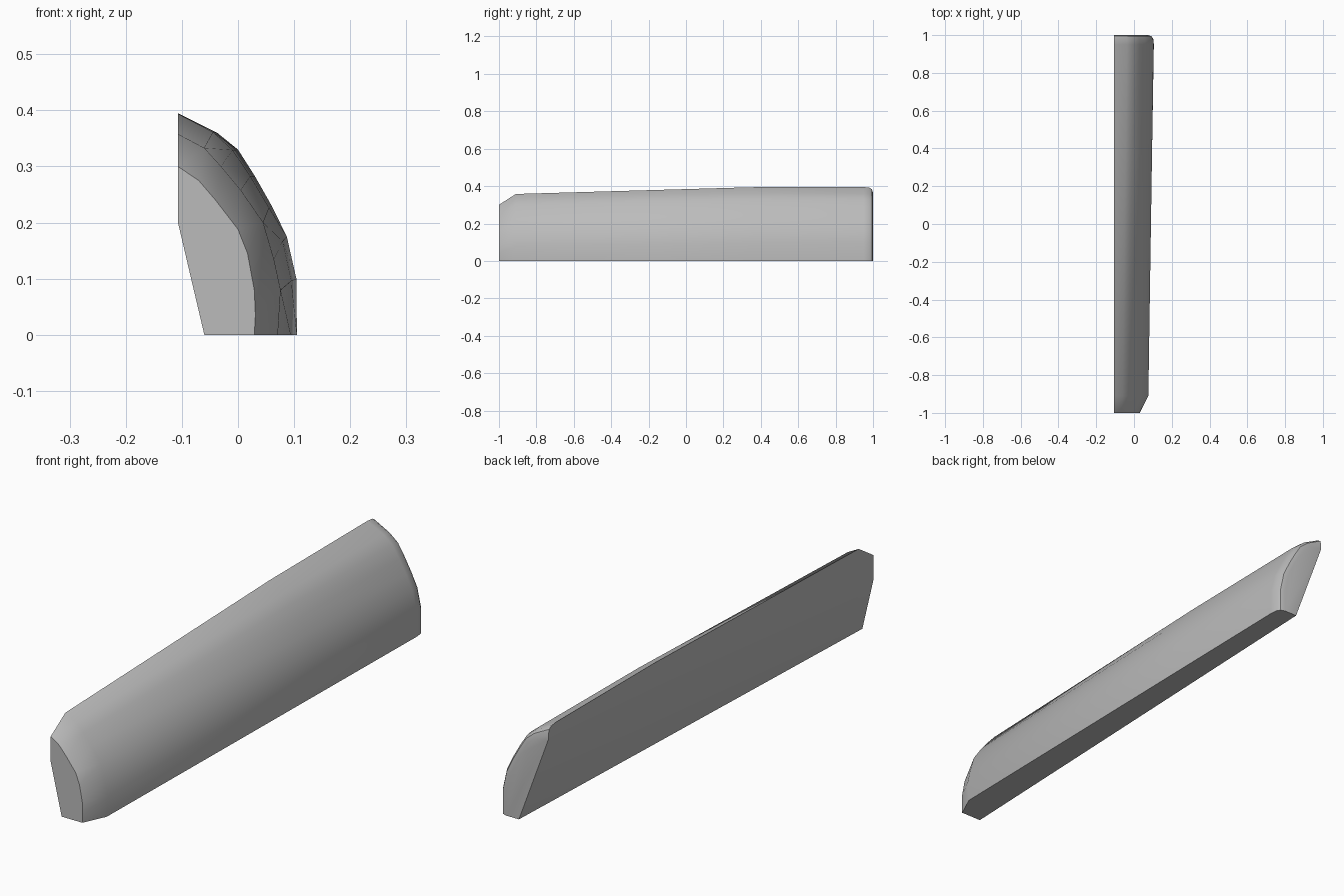
import bpy, bmesh

if "Cube" in bpy.data.objects:
    bpy.data.objects.remove(bpy.data.objects["Cube"])

# Outer profiles (x, z), from upper inner edge down to the outer bottom edge
NOSE = [(-.107, .30), (-.07, .275), (-.04, .24), (0, .188), (.017, .145), (.029, .08), (.031, .035), (.029, 0)]
FRONT = [(-.107, .358), (-.06, .333), (-.03, .30), (.005, .258), (.045, .20), (.064, .135), (.076, .08), (.071, 0)]
REAR = [(-.107, .395), (-.037, .36), (0, .33), (.03, .283), (.06, .23), (.087, .175), (.104, .10), (.105, 0)]


def mix(a, b, t):
    return [(p[0] + (q[0] - p[0]) * t, p[1] + (q[1] - p[1]) * t) for p, q in zip(a, b)]


def inset(profile, d):
    # pull the curve inward, keeping its ends on the inner wall and the base
    out = []
    for i, (x, z) in enumerate(profile):
        t = i / (len(profile) - 1)
        out.append((x - d * t ** .5, z - d * (1 - t) ** .5))
    return out


MID = [(x, min(z, .395)) for x, z in mix(FRONT, REAR, .68)]
MID = [(x, z + .011 * (z / .39)) for x, z in MID]
SECTIONS = [(-1, NOSE), (-.91, FRONT), (.35, MID), (.95, REAR),
            (.98, inset(REAR, .003)), (.994, inset(REAR, .012)), (1, inset(REAR, .03))]

mat = bpy.data.materials.new("plain grey")
mat.diffuse_color = (.5, .5, .5, 1)
mat.use_nodes = True
mat.node_tree.nodes["Principled BSDF"].inputs["Base Color"].default_value = mat.diffuse_color

# Curved shell lofted along y, with a twisting inner wall and flat base
bm = bmesh.new()
rings = []
for y, profile in SECTIONS:
    t = (y + 1) / 2
    inner = [(-.06 + .08 * t, 0), (-.107, .2 + .145 * t)]
    rings.append([bm.verts.new((x, y, z)) for x, z in profile + inner])
for a, b in zip(rings, rings[1:]):
    n = len(a)
    for i in range(n):
        j = (i + 1) % n
        bm.faces.new((a[i], a[j], b[j], b[i]))
bm.faces.new(rings[0])
bm.faces.new(rings[-1])
bmesh.ops.recalc_face_normals(bm, faces=bm.faces)

mesh = bpy.data.meshes.new("curved_side_panel")
bm.to_mesh(mesh)
bm.free()
mesh.materials.append(mat)
panel = bpy.data.objects.new("curved_side_panel", mesh)
bpy.context.collection.objects.link(panel)
bpy.context.view_layer.objects.active = panel
panel.select_set(True)
bpy.ops.object.shade_smooth_by_angle(angle=.6)
